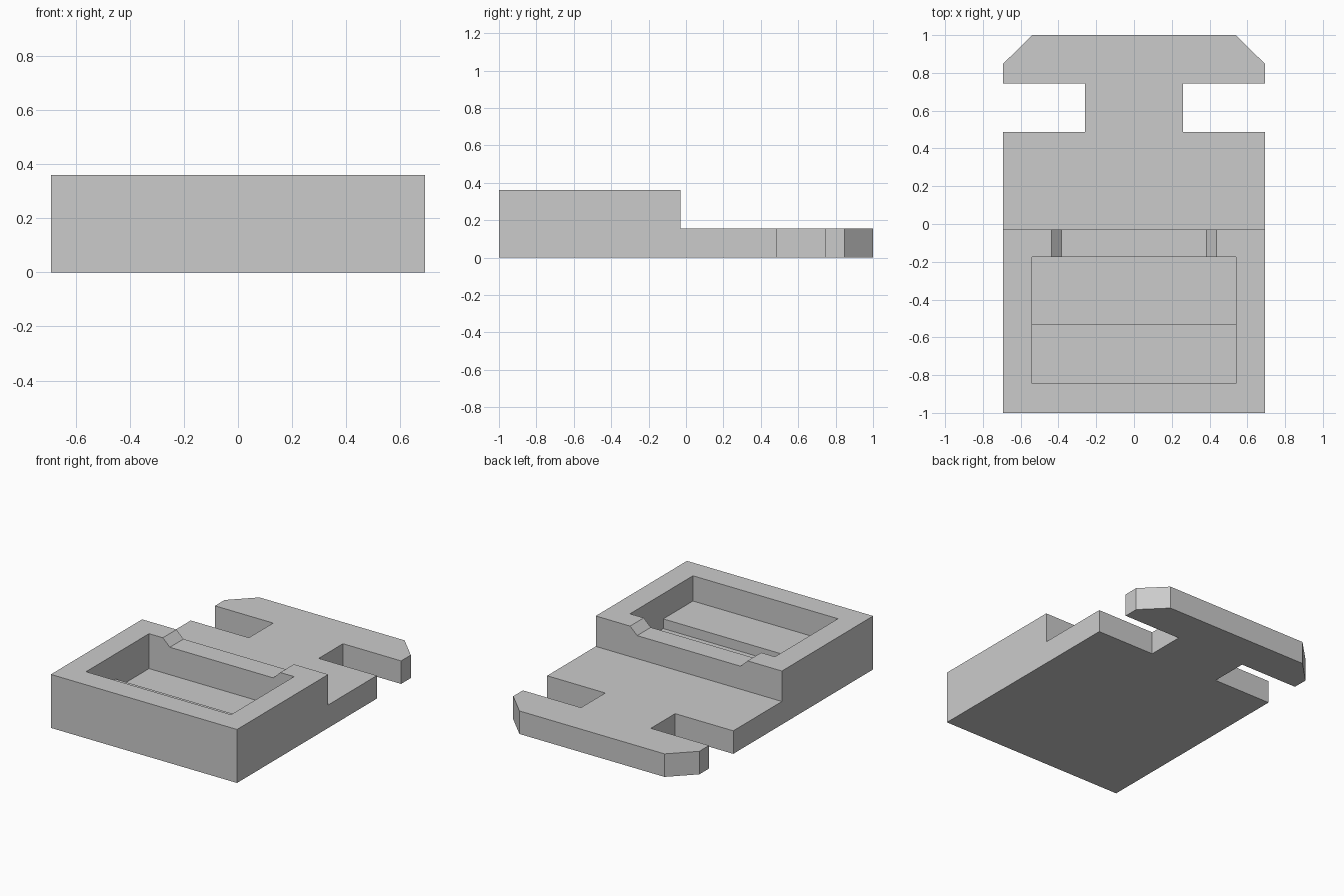
import bpy
import bmesh
from mathutils import Vector

default = bpy.data.objects.get("Cube")
if default:
    bpy.data.objects.remove(default, do_unlink=True)

grey = bpy.data.materials.new("light_grey")
grey.use_nodes = True
colour = (0.6, 0.6, 0.6, 1)
grey.diffuse_color = colour
grey.node_tree.nodes["Principled BSDF"].inputs["Base Color"].default_value = colour


def prism(name, profile, axis, start, end):
    """Extrude a 2D profile along an axis; its points use the other two axes in order."""
    bm = bmesh.new()
    verts = []
    for p in profile:
        co = list(p)
        co.insert(axis, start)
        verts.append(bm.verts.new(co))
    face = bm.faces.new(verts)
    ext = bmesh.ops.extrude_face_region(bm, geom=[face])
    offset = Vector()
    offset[axis] = end - start
    bmesh.ops.translate(bm, vec=offset,
                        verts=[v for v in ext["geom"] if isinstance(v, bmesh.types.BMVert)])
    bmesh.ops.recalc_face_normals(bm, faces=bm.faces)
    mesh = bpy.data.meshes.new(name)
    bm.to_mesh(mesh)
    bm.free()
    mesh.materials.append(grey)
    obj = bpy.data.objects.new(name, mesh)
    bpy.context.collection.objects.link(obj)
    return obj


def cut(body, cutter):
    """Subtract a cutter from the body and discard it."""
    mod = body.modifiers.new("cut", "BOOLEAN")
    mod.operation = "DIFFERENCE"
    mod.solver = "EXACT"
    mod.object = cutter
    bpy.context.view_layer.update()
    bpy.context.view_layer.objects.active = body
    bpy.ops.object.modifier_apply(modifier=mod.name)
    bpy.data.objects.remove(cutter, do_unlink=True)


X, Y, Z = 0, 1, 2
HALF, TOP, PLATE, STEP = 0.693, 0.36, 0.155, -0.03

# Stepped body: tall front block and low rear plate
body = prism("tray_body", [(-1, 0), (1, 0), (1, PLATE), (STEP, PLATE), (STEP, TOP), (-1, TOP)],
             X, -HALF, HALF)

# Pocket with a raised ledge at the front
cut(body, prism("pocket_cutter", [(-0.845, 0.19), (-0.53, 0.19), (-0.53, 0.125),
                                  (-0.175, 0.125), (-0.175, 0.5), (-0.845, 0.5)],
                X, -0.54, 0.54))

# Shallow slope-sided relief through the rear pocket wall
cut(body, prism("relief_cutter", [(-0.385, 0.31), (0.385, 0.31), (0.437, TOP),
                                  (0.437, 0.5), (-0.437, 0.5), (-0.437, TOP)],
                Y, -0.3, 0.1))

# Neck slots and clipped rear corners, mirrored left and right
for s in (-1, 1):
    slot = [(s * 0.26, 0.487), (s, 0.487), (s, 0.745), (s * 0.26, 0.745)]
    cut(body, prism("slot_cutter", slot, Z, -0.1, 0.5))
    corner = [(s * (HALF + 0.153), 0.695), (s * (HALF + 0.153), 1.153), (s * 0.387, 1.153)]
    cut(body, prism("corner_cutter", corner, Z, -0.1, 0.5))
